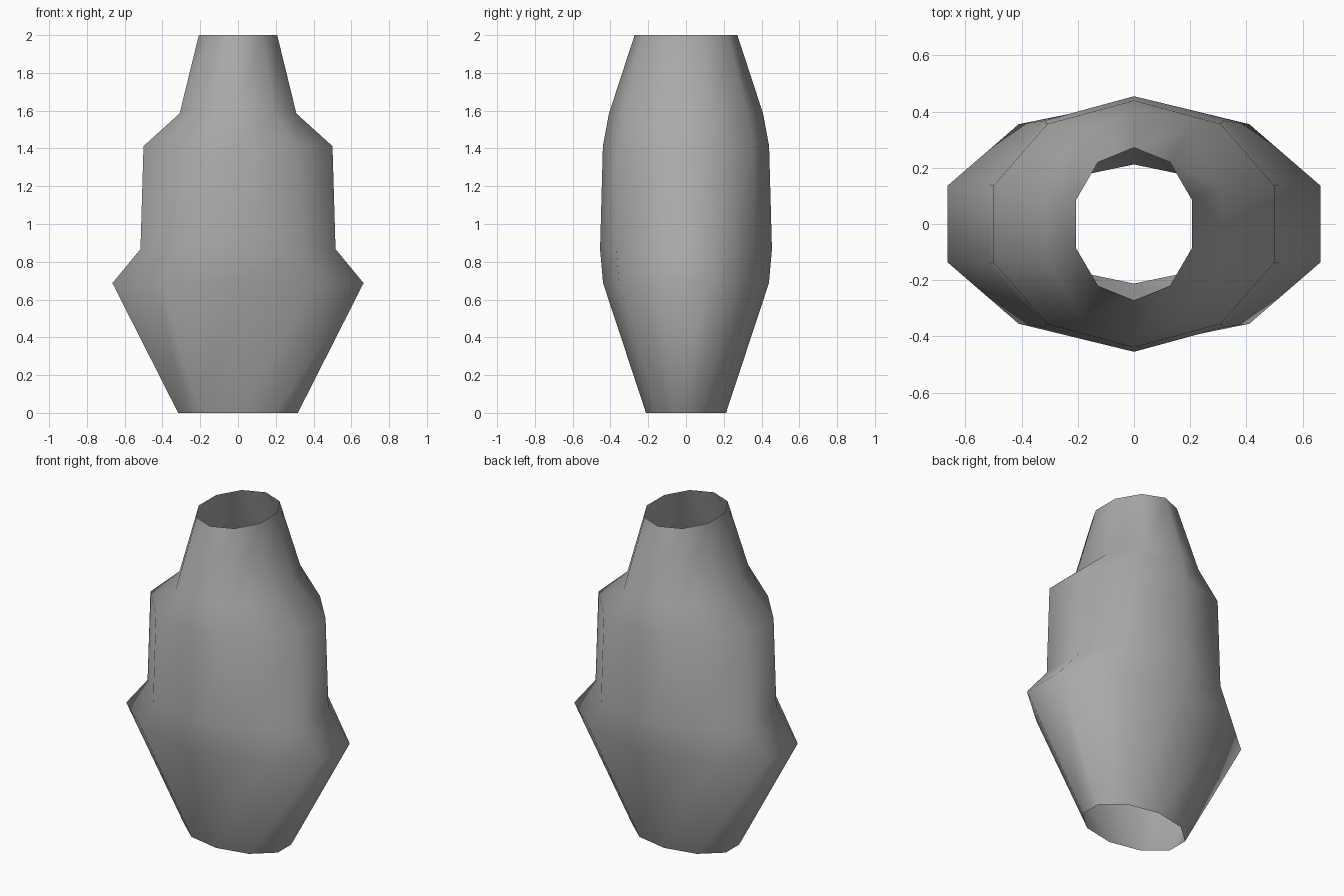
import bpy, bmesh
from math import cos, sin, tau

cube = bpy.data.objects.get("Cube")
if cube:
    bpy.data.objects.remove(cube)

# Colour of the whole shell
grey = bpy.data.materials.new("mid_grey")
grey.use_nodes = True
colour = (0.4, 0.4, 0.4, 1)
grey.diffuse_color = colour
grey.node_tree.nodes["Principled BSDF"].inputs["Base Color"].default_value = colour

SIDES = 10
# Oval cross-sections from bottom to top: height, x radius, y radius
RINGS = [
    (0.0, 0.333, 0.212),
    (0.687, 0.699, 0.439),
    (0.867, 0.543, 0.455),
    (1.412, 0.526, 0.440),
    (1.585, 0.325, 0.408),
    (2.0, 0.218, 0.272),
]

# Open-ended shell, bridged ring by ring
bm = bmesh.new()
loops = []
for z, rx, ry in RINGS:
    angles = [tau * (i / SIDES + 0.25) for i in range(SIDES)]
    loops.append([bm.verts.new((rx * cos(a), ry * sin(a), z)) for a in angles])
for low, high in zip(loops, loops[1:]):
    for i in range(SIDES):
        j = (i + 1) % SIDES
        face = bm.faces.new((low[i], low[j], high[j], high[i]))
        face.smooth = True

mesh = bpy.data.meshes.new("oval_shell")
bm.to_mesh(mesh)
bm.free()
mesh.materials.append(grey)
shell = bpy.data.objects.new("oval_shell", mesh)
bpy.context.collection.objects.link(shell)
